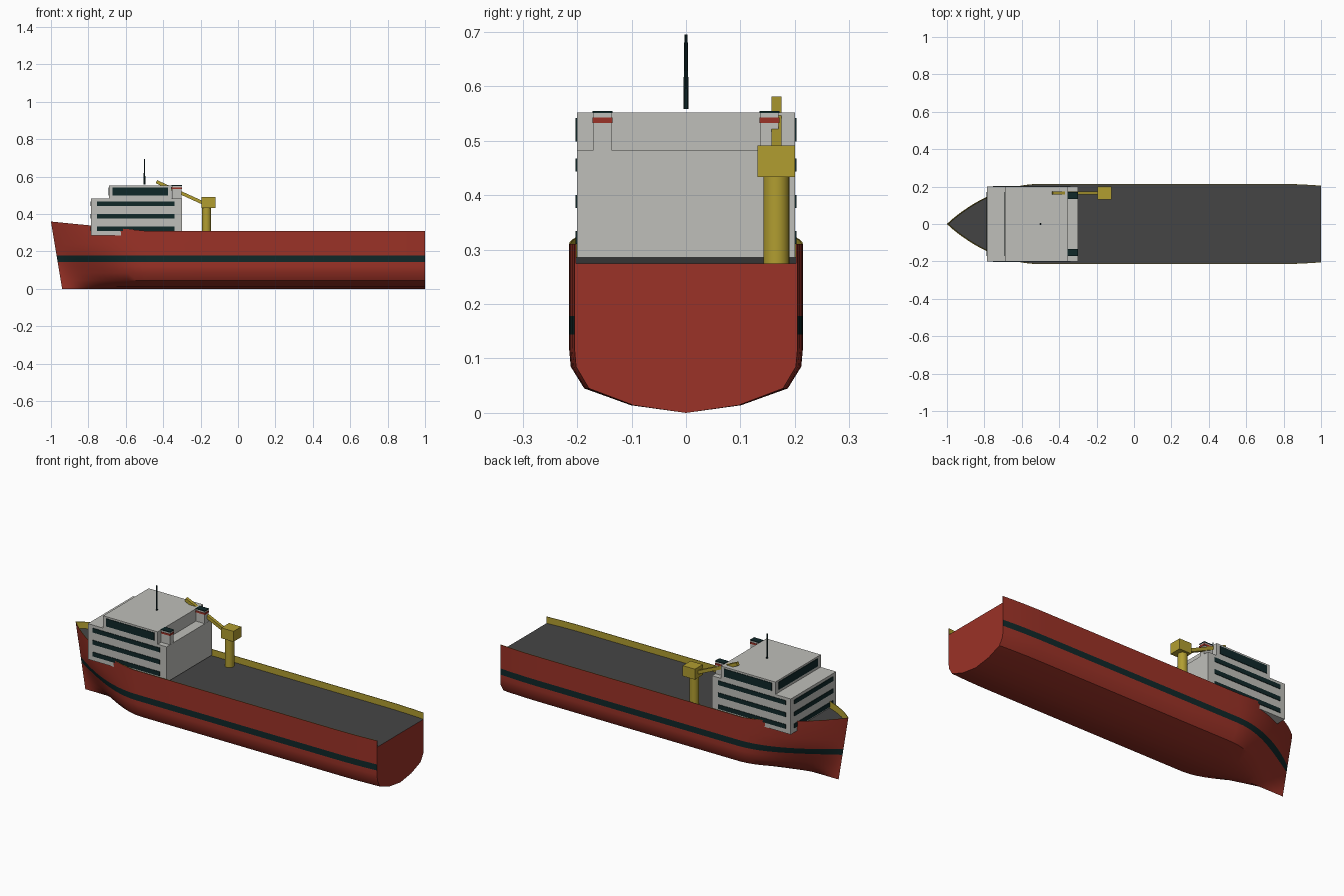
import bpy, bmesh, math
from mathutils import Vector

if "Cube" in bpy.data.objects:
    bpy.data.objects.remove(bpy.data.objects["Cube"])


def material(name, r, g, b):
    m = bpy.data.materials.new(name)
    m.diffuse_color = (r, g, b, 1)
    m.use_nodes = True
    m.node_tree.nodes["Principled BSDF"].inputs["Base Color"].default_value = m.diffuse_color
    return m


RED = material("hull red", 0.33, 0.032, 0.02)
DARK = material("dark trim", 0.005, 0.021, 0.022)
YELLOW = material("crane yellow", 0.44, 0.34, 0.03)
GREY = material("deck grey", 0.06, 0.06, 0.06)
WHITE = material("house white", 0.52, 0.52, 0.49)


def finish(name, bm, mats, smooth=False):
    bmesh.ops.recalc_face_normals(bm, faces=bm.faces)
    me = bpy.data.meshes.new(name)
    bm.to_mesh(me)
    bm.free()
    for m in mats:
        me.materials.append(m)
    ob = bpy.data.objects.new(name, me)
    bpy.context.collection.objects.link(ob)
    if smooth:
        bpy.ops.object.select_all(action='DESELECT')
        ob.select_set(True)
        bpy.context.view_layer.objects.active = ob
        bpy.ops.object.shade_smooth_by_angle(angle=math.radians(35))
    return ob


def box(name, x, y, z, mat):
    """Box from (min, max) ranges."""
    bm = bmesh.new()
    bmesh.ops.create_cube(bm, size=1)
    for v in bm.verts:
        v.co = [(a + b) / 2 + c * (b - a) for (a, b), c in zip((x, y, z), v.co)]
    return finish(name, bm, [mat])


def tube(name, x, y, z0, z1, r0, r1, mat, sides):
    bm = bmesh.new()
    bmesh.ops.create_cone(bm, cap_ends=True, segments=sides,
                          radius1=r0, radius2=r1, depth=z1 - z0)
    bmesh.ops.translate(bm, verts=bm.verts, vec=(x, y, (z0 + z1) / 2))
    return finish(name, bm, [mat], True)


# Hull: cross-sections lofted from the raked stem to the transom
SECTION = [(0, 0), (0.47, 0.014), (0.87, 0.045), (0.985, 0.085), (1, 0.12),
           (1, 0.144), (1, 0.178), (1, 0.24)]
WALL, BULWARK = 0.003, 0.036


def hull_point(d, frac, z):
    """Point on the hull at distance d behind the stem."""
    stem = -0.94 - 0.06 * z / 0.36
    x = stem + (1 - stem) * d / 2
    t = min(1, d / 0.5)
    s = min(1, z / 0.24)
    s = s * s * (3 - 2 * s)
    fine = t * t * (3 - 2 * t)
    full = (1 - (1 - t) ** 2) ** 0.95
    half = 0.215 - 0.01 * max(0, (x - 0.75) / 0.25) ** 2
    return Vector((x, half * frac * (fine * (1 - s) + full * s), z))


def ring(d):
    top = 0.31 + 0.05 * max(0, (0.5 - d) / 0.5)
    right = [hull_point(d, f, z) for f, z in SECTION + [(1, top)]]
    for z in (top, top - BULWARK):
        p = hull_point(d, 1, z)
        p.y = max(0, p.y - WALL)
        right.append(p)
    left = [Vector((p.x, -p.y, p.z)) for p in right[:0:-1]]
    return right + left


dists = [0.5 * (i / 18) ** 1.6 for i in range(19)]
dists += [0.8, 1.2, 1.6, 1.75, 1.82, 1.88, 1.94, 2.0]
bm = bmesh.new()
rings = [[bm.verts.new(p) for p in ring(d)] for d in dists]
n = len(rings[0])
last = len(SECTION) + 2                     # inner deck corner
for a, b in zip(rings, rings[1:]):
    for i in range(n):
        j = (i + 1) % n
        f = bm.faces.new((a[i], a[j], b[j], b[i]))
        k = min(i, n - 1 - i)               # same band on both sides
        f.material_index = 1 if k == 5 else 2 if k in (last - 2, last - 1) else 3 if k == last else 0
bm.faces.new(rings[-1])                     # transom
bmesh.ops.remove_doubles(bm, verts=bm.verts, dist=1e-5)
finish("hull", bm, [RED, DARK, YELLOW, GREY], True)

# Deck house
box("lower_house", (-0.785, -0.30), (-0.2, 0.2), (0.285, 0.483), WHITE)
box("upper_house", (-0.69, -0.355), (-0.2, 0.2), (0.483, 0.552), WHITE)

# Window strips on the sides and front
P = 0.003
STRIPS = [(0.31, 0.334, -0.785, -0.755, -0.34), (0.376, 0.40, -0.785, -0.755, -0.34),
          (0.443, 0.467, -0.785, -0.755, -0.34), (0.499, 0.542, -0.69, -0.67, -0.375)]
for z0, z1, front, x0, x1 in STRIPS:
    box("front_windows", (front - P, front), (-0.17, 0.17), (z0, z1), DARK)
    for s in (-1, 1):
        y = sorted((s * 0.2, s * (0.2 + P)))
        box("side_windows", (x0, x1), y, (z0, z1), DARK)

# Twin funnels with a red band and a dark cap
for s in (-1, 1):
    def span(a, b):
        return sorted((s * a, s * b))
    box("funnel", (-0.354, -0.301), span(0.137, 0.17), (0.483, 0.551), WHITE)
    box("funnel_band", (-0.356, -0.299), span(0.135, 0.172), (0.533, 0.543), RED)
    box("funnel_cap", (-0.356, -0.299), span(0.135, 0.172), (0.551, 0.555), DARK)

# Mast
tube("mast", -0.5, 0, 0.558, 0.695, 0.005, 0.003, DARK, 10)

# Crane: column, cab and sloping boom
tube("crane_column", -0.168, 0.166, 0.272, 0.436, 0.024, 0.024, YELLOW, 20)
box("crane_cab", (-0.195, -0.12), (0.131, 0.2), (0.433, 0.491), YELLOW)
boom = box("crane_boom", (-0.15, 0.15), (-0.009, 0.009), (-0.009, 0.009), YELLOW)
a, b = Vector((-0.17, 0.166, 0.452)), Vector((-0.436, 0.166, 0.573))
boom.scale.x = (b - a).length / 0.3
boom.location = (a + b) / 2
boom.rotation_euler.y = math.atan2(b.z - a.z, a.x - b.x)
